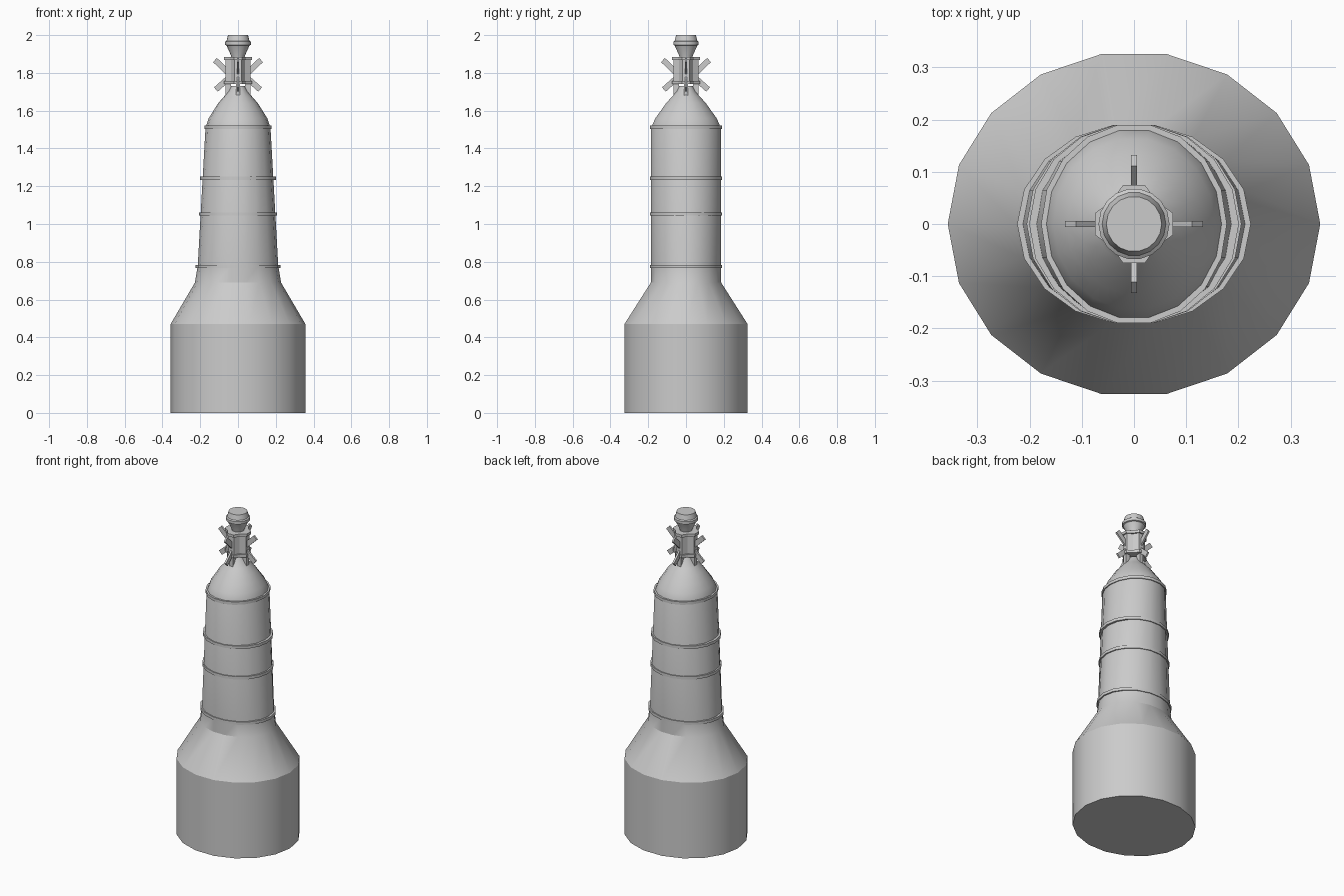
import bpy, bmesh, math
from mathutils import Matrix, Vector

if "Cube" in bpy.data.objects:
    bpy.data.objects.remove(bpy.data.objects["Cube"])

SIDES = 18


def loft(name, sections, closed_loop=False, smooth=True):
    """Skin a list of equal-length point rings; cap the ends unless looped."""
    bm = bmesh.new()
    rings = [[bm.verts.new(p) for p in s] for s in sections]
    n = len(rings[0])
    pairs = list(zip(rings, rings[1:]))
    if closed_loop:
        pairs.append((rings[-1], rings[0]))
    else:
        bm.faces.new(rings[0][::-1])
        bm.faces.new(rings[-1])
    for a, b in pairs:
        for i in range(n):
            j = (i + 1) % n
            bm.faces.new((a[i], a[j], b[j], b[i]))
    bmesh.ops.recalc_face_normals(bm, faces=bm.faces)
    me = bpy.data.meshes.new(name)
    bm.to_mesh(me)
    bm.free()
    ob = bpy.data.objects.new(name, me)
    bpy.context.collection.objects.link(ob)
    if smooth:
        bpy.ops.object.select_all(action='DESELECT')
        ob.select_set(True)
        bpy.context.view_layer.objects.active = ob
        bpy.ops.object.shade_smooth_by_angle(angle=math.radians(30))
    return ob


def ellipse(rx, ry, z):
    return [(rx * math.cos(2 * math.pi * i / SIDES),
             ry * math.sin(2 * math.pi * i / SIDES), z) for i in range(SIDES)]


def star(arm, half, inner, z):
    """Cross outline with flat arm ends and notched corners."""
    pts = []
    for k in range(4):
        r = Matrix.Rotation(k * math.pi / 2, 3, 'Z')
        pts += [r @ Vector(p) for p in
                ((arm, -half, z), (arm, half, z), (inner, inner, z))]
    return pts


def bar(name, p0, p1, width, thick, turn):
    """Flat bar in the radial/vertical plane, turned about z."""
    a, b = Vector((p0[0], 0, p0[1])), Vector((p1[0], 0, p1[1]))
    d = (b - a).normalized()
    side = Vector((-d.z, 0, d.x)) * width / 2
    y = Vector((0, thick / 2, 0))
    rot = Matrix.Rotation(turn, 3, 'Z')
    return loft(name, [[rot @ (c + s * side + t * y) for s, t in
                        ((-1, -1), (1, -1), (1, 1), (-1, 1))] for c in (a, b)],
                smooth=False)


# Wide foot, shoulder, tapering shaft and domed cap
loft("tower_body", [ellipse(*s) for s in (
    (.357, .331, 0), (.357, .331, .47), (.228, .189, .69), (.213, .188, .78),
    (.172, .187, 1.51), (.155, .165, 1.56), (.13, .135, 1.60),
    (.105, .107, 1.64), (.074, .074, 1.675), (.052, .052, 1.70),
    (.036, .036, 1.73))])

# Raised bands around the shaft
for i, (z, rx, ry) in enumerate(((.775, .224, .193), (1.053, .206, .193),
                                 (1.242, .201, .193), (1.513, .178, .193))):
    h, d = .009, .035
    loft(f"band_{i + 1}", [ellipse(rx - d, ry - d, z - h), ellipse(rx, ry, z - h),
                           ellipse(rx, ry, z + h), ellipse(rx - d, ry - d, z + h)],
         closed_loop=True)

# Cross-shaped lantern with two flanges
for name, arm, half, inner, z0, z1 in (
        ("lantern_core", .066, .018, .036, 1.70, 1.88),
        ("lower_flange", .074, .021, .043, 1.74, 1.758),
        ("upper_flange", .075, .021, .043, 1.868, 1.885)):
    if name == "lantern_core":
        z0 = 1.745
    loft(name, [star(arm, half, inner, z0), star(arm, half, inner, z1)], smooth=False)

# Feet and V-shaped struts on the four sides
for k in range(4):
    t = k * math.pi / 2
    bar(f"foot_{k + 1}", (.052, 1.665), (.052, 1.75), .030, .022, t)
    bar(f"upper_strut_{k + 1}", (.035, 1.785), (.122, 1.868), .030, .011, t)
    bar(f"lower_strut_{k + 1}", (.035, 1.785), (.117, 1.712), .030, .011, t)

# Finial cup on top
loft("finial", [ellipse(r, r, z) for r, z in (
    (.034, 1.875), (.036, 1.89), (.061, 1.945), (.068, 1.948),
    (.068, 1.965), (.061, 1.97), (.053, 2.0))])
